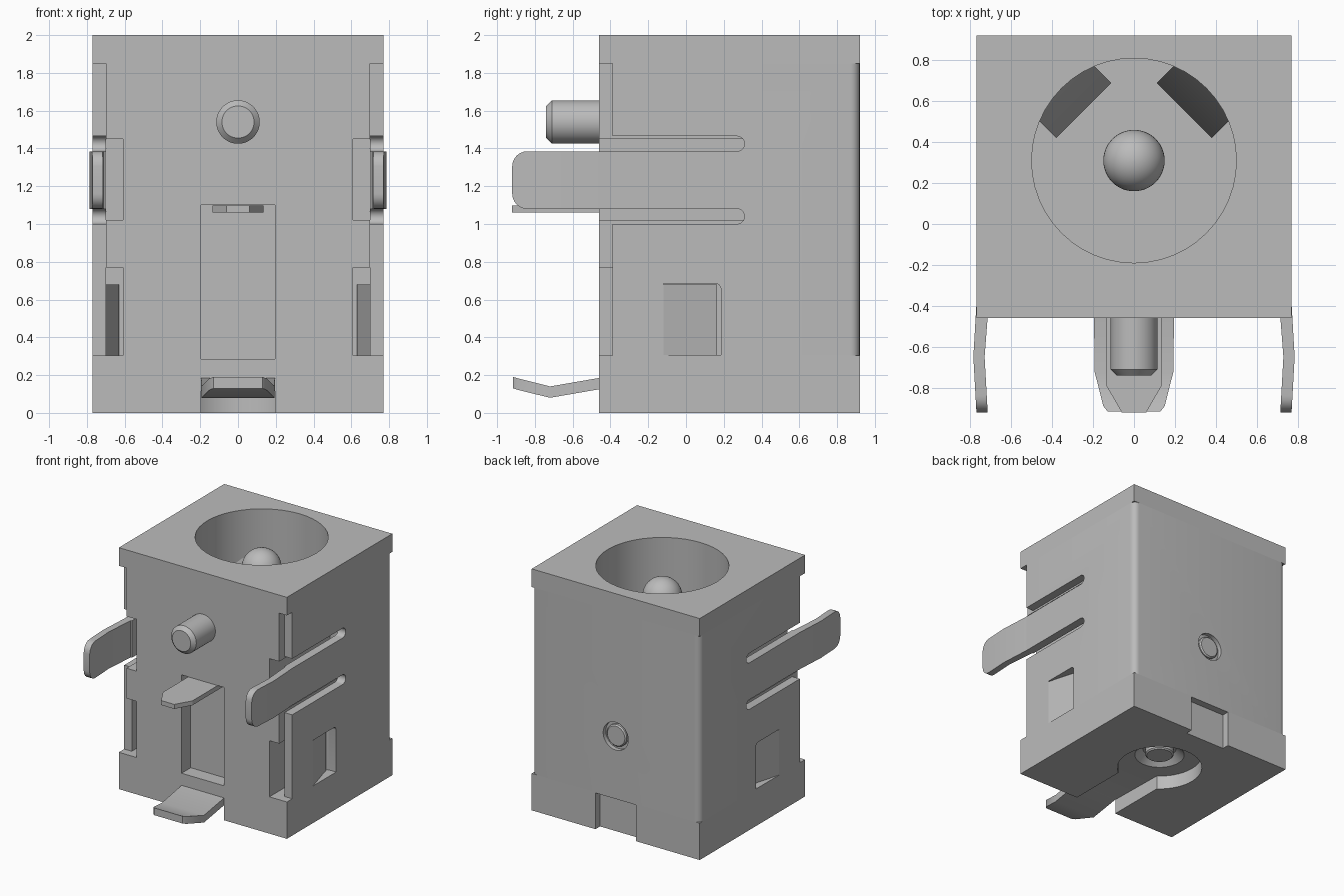
import bpy, bmesh, math
from mathutils import Vector

cube = bpy.data.objects.get("Cube")
if cube:
    bpy.data.objects.remove(cube, do_unlink=True)

grey = bpy.data.materials.new("plain_grey")
grey.use_nodes = True
grey.diffuse_color = (0.5, 0.5, 0.5, 1)
grey.node_tree.nodes["Principled BSDF"].inputs["Base Color"].default_value = (0.5, 0.5, 0.5, 1)


def loft(name, rings):
    """Closed solid through rings of equal point count."""
    bm = bmesh.new()
    loops = [[bm.verts.new(p) for p in ring] for ring in rings]
    n = len(loops[0])
    for a, b in zip(loops, loops[1:]):
        for i in range(n):
            bm.faces.new((a[i], a[(i + 1) % n], b[(i + 1) % n], b[i]))
    bm.faces.new(loops[0])
    bm.faces.new(loops[-1])
    bmesh.ops.recalc_face_normals(bm, faces=bm.faces)
    mesh = bpy.data.meshes.new(name)
    bm.to_mesh(mesh)
    bm.free()
    mesh.materials.append(grey)
    ob = bpy.data.objects.new(name, mesh)
    bpy.context.collection.objects.link(ob)
    return ob


def place(p, axis, h):
    u, v = p
    return {"x": (h, u, v), "y": (u, h, v), "z": (u, v, h)}[axis]


def prism(name, pts, axis, a, b):
    return loft(name, [[place(p, axis, h) for p in pts] for h in (a, b)])


def box(name, x0, x1, y0, y1, z0, z1):
    return prism(name, [(x0, y0), (x1, y0), (x1, y1), (x0, y1)], "z", z0, z1)


def circle(u, v, r, n=48):
    return [(u + r * math.cos(math.tau * i / n), v + r * math.sin(math.tau * i / n))
            for i in range(n)]


def turned(name, u, v, axis, steps):
    """Round part from (height, radius) steps."""
    return loft(name, [[place(p, axis, h) for p in circle(u, v, r)] for h, r in steps])


def activate(ob):
    for o in bpy.context.selected_objects:
        o.select_set(False)
    ob.select_set(True)
    bpy.context.view_layer.objects.active = ob


def cut(ob, *cutters):
    activate(ob)
    for c in cutters:
        m = ob.modifiers.new("cut", "BOOLEAN")
        m.operation, m.solver, m.object = "DIFFERENCE", "EXACT", c
        bpy.ops.object.modifier_apply(modifier=m.name)
        bpy.data.objects.remove(c, do_unlink=True)


LOW, HIGH = 0.305, 1.85      # shell height range
OUT, INN = 0.77, 0.70        # shell outer and inner half width
FRONT, BACK = -0.46, 0.92
HOLE_Y = 0.31

# Housing block with a seat for the shell
body = box("housing", -OUT, OUT, FRONT, BACK, 0, 2)
cut(body, box("c", -1, 1, 0.86, 1, LOW, HIGH))
for s in (1, -1):
    cut(body,
        box("c", s * INN, s, -1, 1.1, LOW, HIGH),
        box("c", s * 0.61, s, -1, 0.33, 1.02, 1.45),
        box("c", s * 0.61, s, -1, 0.185, LOW, 0.77))

# Socket, front recess, rear notch, keyhole underneath
cut(body,
    turned("c", 0, HOLE_Y, "z", [(0.3, 0.5), (2.2, 0.5)]),
    box("c", -0.195, 0.195, -1, -0.34, 0.285, 1.10),
    box("c", -0.185, 0.185, 0.86, 1, -0.1, 0.3),
    box("c", -0.195, 0.195, -1, 0.1, -0.1, 0.185),
    turned("c", 0, HOLE_Y, "z", [(-0.1, 0.33), (0.115, 0.33)]),
    turned("c", 0, HOLE_Y, "z", [(0.1, 0.21), (0.17, 0.13)]))

# Wrap-around shell with rounded rear corners
R = 0.05
arc = [(OUT - R + R * math.cos(math.pi * i / 12), BACK - R + R * math.sin(math.pi * i / 12))
       for i in range(7)]
half = [(INN, 0.86), (INN, -0.39), (OUT, -0.39)] + arc
shell = prism("shell", half + [(-x, y) for x, y in reversed(half)], "z", LOW, HIGH)
for s in (1, -1):
    # Slits beside the side terminals
    for z in (1.425, 1.04):
        end = [(0.27 + 0.04 * math.sin(math.pi * i / 10), z - 0.04 * math.cos(math.pi * i / 10))
               for i in range(11)]
        cut(shell, prism("c", [(-1, z - 0.04)] + end + [(-1, z + 0.04)], "x", s * 0.6, s))
    # Window with one rounded corner
    corner = [(0.155 + 0.03 * math.cos(math.pi * i / 8), 0.655 + 0.03 * math.sin(math.pi * i / 8))
              for i in range(5)]
    cut(shell, prism("c", [(-0.12, LOW + 0.002), (0.185, LOW + 0.002)] + corner
                     + [(-0.12, 0.685)], "x", s * 0.6, s))
# Round rivet opening in the rear wall
cut(shell, turned("c", 0, 0.82, "y", [(0.885, 0.115), (1.1, 0.115)]))
turned("rear_rivet", 0, 0.82, "y", [(0.87, 0.09), (0.905, 0.09), (0.915, 0.08)])

for s, side in ((1, "left"), (-1, "right")):
    # Window tab bent inwards
    prism(side + "_window_tab", [(s * x, y) for x, y in
          ((OUT, -0.12), (0.69, 0.165), (0.63, 0.165), (INN, -0.12))], "z", LOW, 0.68)

    # Side terminal with rounded tip
    arm = prism(side + "_terminal", [(s * x, y) for x, y in
                ((OUT, -0.39), (0.785, -0.65), (OUT, -0.92),
                 (0.715, -0.92), (0.73, -0.65), (0.71, -0.39))], "z", 1.08, 1.385)
    bm = bmesh.new()
    bm.from_mesh(arm.data)
    tips = [e for e in bm.edges if all(v.co.y < -0.91 for v in e.verts)
            and abs(e.verts[0].co.z - e.verts[1].co.z) < 0.01]
    bmesh.ops.bevel(bm, geom=tips, offset=0.08, segments=6, profile=0.5, affect="EDGES")
    bm.to_mesh(arm.data)
    bm.free()

    # Sloping spring contact inside the socket
    out = Vector((s, 1, 0)).normalized()
    along = Vector((-out.y, out.x, 0))
    centre = Vector((0, HOLE_Y, 0))
    wedge = ((0.52, 1.68), (0.346, 1.1), (0.346, 0.28), (0.52, 0.28))
    loft(side + "_spring", [[centre + out * r + along * t + Vector((0, 0, z)) for r, z in wedge]
                            for t in (-0.19, 0.19)])

# Centre pin with domed tip
dome = [(1.75 + 0.15 * math.sin(a), 0.15 * math.cos(a))
        for a in (math.radians(d) for d in range(0, 90, 8))]
turned("centre_pin", 0, HOLE_Y, "z", [(0.25, 0.15)] + dome)
turned("pin_rivet", 0, HOLE_Y, "z", [(0.2, 0.11), (0.12, 0.11), (0.11, 0.1)])

# Locating peg on the front
turned("front_peg", 0, 1.54, "y", [(-0.4, 0.115), (-0.71, 0.115), (-0.74, 0.085)])

# Flat upper contact tab
prism("upper_tab", [(-0.135, -0.33), (-0.135, -0.79), (-0.06, -0.92),
                    (0.06, -0.92), (0.135, -0.79), (0.135, -0.33)], "z", 1.062, 1.099)

# Bent lower contact tab: y, bottom z, top z, half width
sections = ((0.1, 0.115, 0.185, 0.195), (FRONT, 0.125, 0.185, 0.195),
            (-0.72, 0.08, 0.14, 0.193), (-0.89, 0.122, 0.183, 0.15), (-0.915, 0.13, 0.19, 0.13))
loft("lower_tab", [[(-w, y, a), (w, y, a), (w, y, b), (-w, y, b)] for y, a, b, w in sections])

# Smooth round surfaces, keep edges crisp
for ob in list(bpy.context.collection.objects):
    if ob.type == "MESH" and ob.data.materials and ob.data.materials[0] == grey:
        activate(ob)
        bpy.ops.object.shade_smooth_by_angle(angle=math.radians(25))
